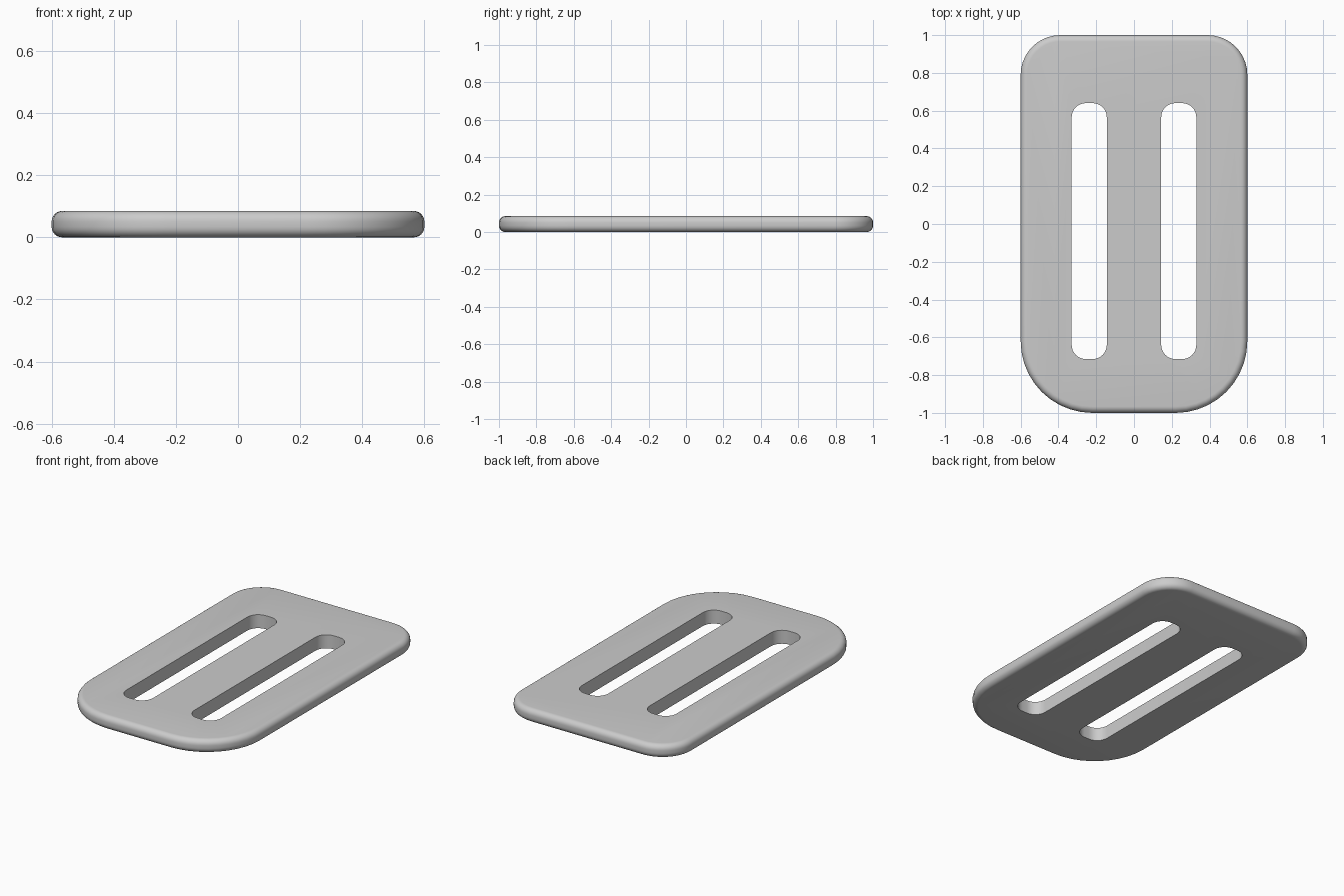
import bpy, bmesh, math

if "Cube" in bpy.data.objects:
    bpy.data.objects.remove(bpy.data.objects["Cube"])

def outline(x0, x1, y0, y1, r_low, r_high, n=10):
    """Rounded rectangle, counter-clockwise, separate radii for low-y and high-y corners."""
    pts = []
    corners = [(x1 - r_low, y0 + r_low, r_low, -90), (x1 - r_high, y1 - r_high, r_high, 0),
               (x0 + r_high, y1 - r_high, r_high, 90), (x0 + r_low, y0 + r_low, r_low, 180)]
    for cx, cy, r, start in corners:
        for i in range(n + 1):
            a = math.radians(start + 90 * i / n)
            pts.append((cx + r * math.cos(a), cy + r * math.sin(a)))
    return pts

def loft(name, rings):
    """Skin a stack of equal-count outlines given as (points, z), capped at both ends."""
    bm = bmesh.new()
    loops = [[bm.verts.new((x, y, z)) for x, y in pts] for pts, z in rings]
    for a, b in zip(loops, loops[1:]):
        for i in range(len(a)):
            j = (i + 1) % len(a)
            bm.faces.new((a[i], a[j], b[j], b[i]))
    bm.faces.new(loops[0][::-1])
    bm.faces.new(loops[-1])
    mesh = bpy.data.meshes.new(name)
    bm.to_mesh(mesh)
    bm.free()
    obj = bpy.data.objects.new(name, mesh)
    bpy.context.collection.objects.link(obj)
    return obj

# Buckle plate: rounded outline with a soft edge top and bottom
H, R, STEPS = 0.085, 0.034, 6
profile = [(R * (1 - math.sin(math.pi / 2 * i / STEPS)),
            R * (1 - math.cos(math.pi / 2 * i / STEPS))) for i in range(STEPS + 1)]
profile += [(d, H - z) for d, z in reversed(profile)]
plate = loft("buckle_plate", [
    (outline(-0.6 + d, 0.6 - d, -1 + d, 1 - d, 0.38 - d, 0.21 - d), z) for d, z in profile])

# Two long webbing slots cut through the plate
for s in (-1, 1):
    cx = s * 0.237
    pts = outline(cx - 0.093, cx + 0.093, -0.715, 0.64, 0.075, 0.075, 8)
    cutter = loft("slot_cutter", [(pts, -0.1), (pts, 0.2)])
    cutter.hide_render = True
    mod = plate.modifiers.new("slot", 'BOOLEAN')
    mod.operation = 'DIFFERENCE'
    mod.solver = 'EXACT'
    mod.object = cutter
    bpy.context.view_layer.objects.active = plate
    bpy.ops.object.modifier_apply(modifier=mod.name)
    bpy.data.objects.remove(cutter, do_unlink=True)

# Smooth shading with crisp slot edges
bpy.ops.object.select_all(action='DESELECT')
plate.select_set(True)
bpy.context.view_layer.objects.active = plate
bpy.ops.object.shade_smooth_by_angle(angle=math.radians(35))
